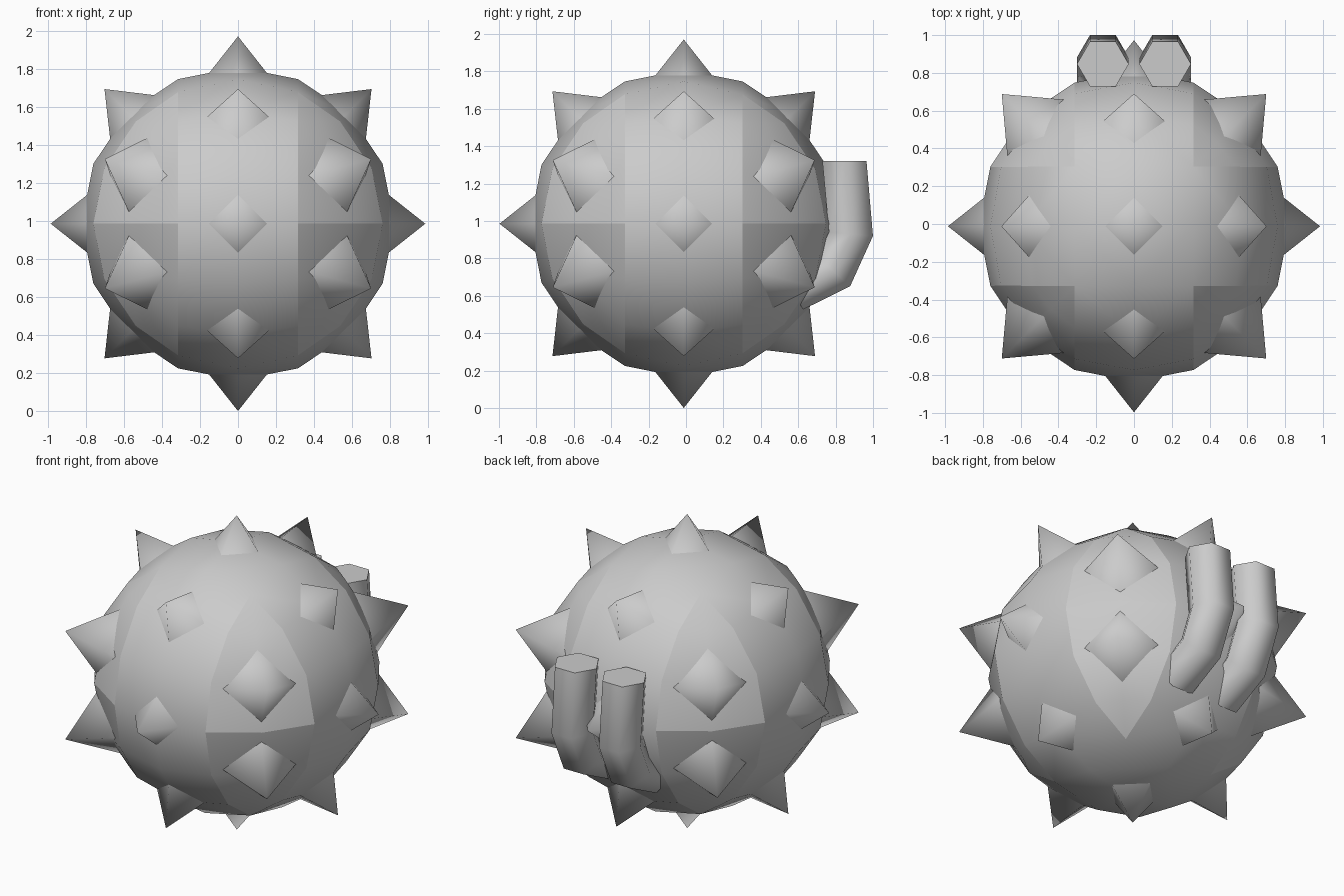
import bpy, bmesh
from math import sin, cos, radians
from mathutils import Vector, Matrix
from itertools import product

if "Cube" in bpy.data.objects:
    bpy.data.objects.remove(bpy.data.objects["Cube"])

CENTRE = Vector((0, -0.012, 0.985))
R = 0.823


def finish(bm, name):
    bmesh.ops.recalc_face_normals(bm, faces=bm.faces)
    for f in bm.faces:
        f.smooth = True
    me = bpy.data.meshes.new(name)
    bm.to_mesh(me)
    bm.free()
    ob = bpy.data.objects.new(name, me)
    bpy.context.collection.objects.link(ob)
    return ob


# faceted ball: two crossing strips plus eight corner shields
def build_ball():
    s, c, h = sin(radians(22.5)), cos(radians(22.5)), cos(radians(45))
    octant = [(0, 0, 1), (0, s, c), (0, h, h), (0, c, s), (0, 1, 0),
              (s, s, .841), (s, .653, .653), (s, .854, .354), (s, c, 0),
              (h, h, 0), (.661, .661, .354), (.535, .535, .653)]
    pts = set()
    for p in octant:
        for q in (p, (p[1], p[0], p[2])):
            for g in product((1, -1), repeat=3):
                v = Vector(q).normalized()
                pts.add(tuple(round(v[i] * g[i], 3) + 0.0 for i in range(3)))
    bm = bmesh.new()
    for p in sorted(pts):
        bm.verts.new(Vector(p) * R)
    bmesh.ops.convex_hull(bm, input=bm.verts[:])
    lim = s * R
    for e in bm.edges:
        a, b = (v.co for v in e.verts)
        m = (a + b) / 2
        outside = abs(m.x) > lim - .01 and abs(m.y) > lim - .01
        on_line = any(abs(a[i] - b[i]) < .004 and abs(abs(a[i]) - lim) < .004
                      for i in (0, 1))
        equator = abs(a.z) + abs(b.z) < .01
        mitre = all(abs(abs(v.x) - abs(v.y)) < .004 for v in (a, b)) \
            and abs(m.x) < lim - .05
        if outside and (on_line or equator) or mitre:
            e.smooth = False
    bmesh.ops.translate(bm, verts=bm.verts, vec=CENTRE)
    finish(bm, "ball")


# four-sided spike pointing outwards from the ball
def build_spike(tip):
    tip = Vector(tip)
    depth = 0.30
    bm = bmesh.new()
    bmesh.ops.create_cone(bm, cap_ends=False, segments=4, radius1=depth * .79,
                          radius2=0, depth=depth)
    bmesh.ops.remove_doubles(bm, verts=bm.verts, dist=1e-5)
    # put base corners on the local axes
    corner = max(bm.verts, key=lambda v: v.co.xy.length).co
    if min(abs(corner.x), abs(corner.y)) > .01:
        bm.transform(Matrix.Rotation(radians(45), 4, 'Z'))
    bm.transform(Matrix.Translation((0, 0, -depth / 2)))
    bm.transform(Matrix.Translation(CENTRE + tip)
                 @ tip.to_track_quat('Z', 'Y').to_matrix().to_4x4())
    finish(bm, "spike")


# bent hexagonal exhaust pipe: rows of (y, z, tilt)
def build_pipe(cx):
    bm = bmesh.new()
    rings = []
    for y, z, t in [(.847, 1.32, 0), (.882, .93, 5), (.79, .73, 42), (.57, .63, 62)]:
        t = radians(t)
        rings.append([bm.verts.new((cx + .137 * cos(a),
                                    y + .118 / .866 * sin(a) * cos(t),
                                    z - .118 / .866 * sin(a) * sin(t)))
                      for a in (radians(60 * k) for k in range(6))])
    for r0, r1 in zip(rings, rings[1:]):
        for k in range(6):
            bm.faces.new((r0[k], r0[k - 1], r1[k - 1], r1[k]))
    for ring in (rings[0], rings[-1]):
        cap = bm.faces.new(ring)
        for e in cap.edges:
            e.smooth = False
    finish(bm, "exhaust_pipe")


build_ball()
for g in (1, -1):
    for axis in range(3):
        build_spike([.985 * g if i == axis else 0 for i in range(3)])
    for k in (1, -1):
        build_spike((.702 * g, 0, .708 * k))
        build_spike((0, .702 * g, .708 * k))
        for j in (1, -1):
            build_spike((.70 * g, .70 * j, .34 * k))
    build_pipe(.165 * g)
